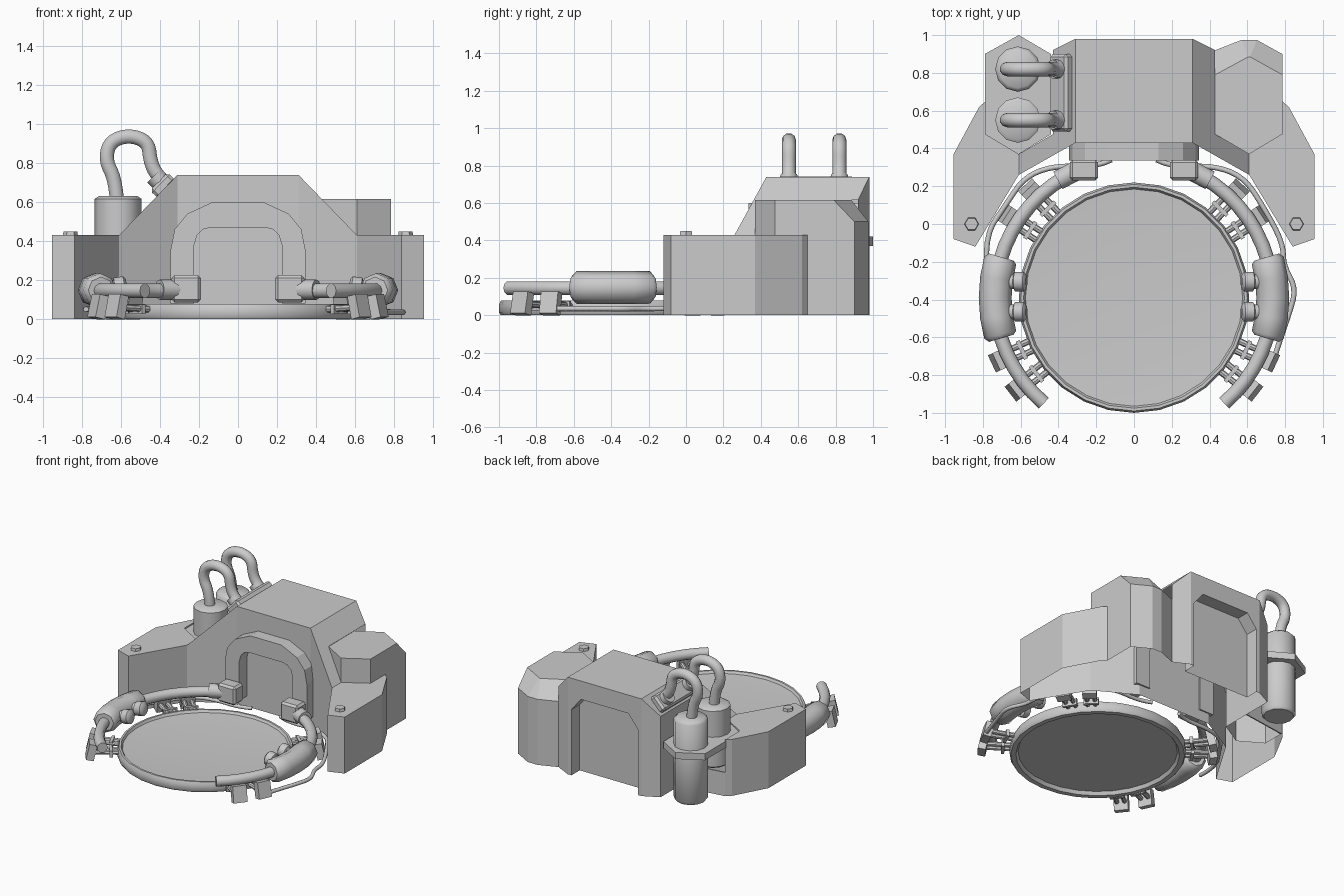
import bpy, bmesh, math
from math import sin, cos, radians, pi
from mathutils import Vector

if "Cube" in bpy.data.objects:
    bpy.data.objects.remove(bpy.data.objects["Cube"])

C = Vector((0, -0.39, 0))  # dish centre


def add(name, bm, loc=(0, 0, 0), rot=(0, 0, 0), smooth=False, drop=None):
    """Make an object; drop(centre, normal) picks faces to leave open."""
    bmesh.ops.recalc_face_normals(bm, faces=bm.faces[:])
    if drop:
        gone = [f for f in bm.faces if drop(f.calc_center_median(), f.normal)]
        bmesh.ops.delete(bm, geom=gone, context='FACES')
    me = bpy.data.meshes.new(name)
    bm.to_mesh(me)
    bm.free()
    ob = bpy.data.objects.new(name, me)
    bpy.context.collection.objects.link(ob)
    ob.location, ob.rotation_euler = loc, rot
    if smooth:
        shade(ob)
    return ob


def shade(ob):
    bpy.ops.object.select_all(action='DESELECT')
    ob.select_set(True)
    bpy.context.view_layer.objects.active = ob
    bpy.ops.object.shade_smooth_by_angle(angle=radians(47))


def loft(rings):
    bm = bmesh.new()
    vs = [[bm.verts.new(p) for p in r] for r in rings]
    n = len(vs[0])
    for a, b in zip(vs, vs[1:]):
        for i in range(n):
            bm.faces.new((a[i], a[(i + 1) % n], b[(i + 1) % n], b[i]))
    bm.faces.new(vs[0][::-1])
    bm.faces.new(vs[-1])
    return bm


def prism(poly, *zs):
    return loft([[(x, y, z) for x, y in poly] for z in zs])


def slab_xz(poly, y0, y1):
    return loft([[(x, y, z) for x, z in poly] for y in (y0, y1)])


def box(name, loc, size, rot=(0, 0, 0), bevel=0):
    bm = bmesh.new()
    bmesh.ops.create_cube(bm, size=1)
    bmesh.ops.scale(bm, vec=size, verts=bm.verts)
    if bevel:
        bmesh.ops.bevel(bm, geom=bm.edges[:], offset=bevel, segments=1, affect='EDGES')
    return add(name, bm, loc, rot)


def rod(name, p0, p1, prof, n=12):
    """Turned rod from p0 to p1; prof is a list of (fraction, radius)."""
    p0, p1 = Vector(p0), Vector(p1)
    d = p1 - p0
    rings = [[(r * cos(2 * pi * i / n), r * sin(2 * pi * i / n), t * d.length)
              for i in range(n)] for t, r in prof]
    ob = add(name, loft(rings), p0, smooth=n > 8)
    ob.rotation_euler = d.to_track_quat('Z', 'Y').to_euler()


def tube(name, pts, r, radii=None, spline='POLY', res=2):
    cu = bpy.data.curves.new(name, 'CURVE')
    cu.dimensions = '3D'
    cu.bevel_depth, cu.bevel_resolution, cu.use_fill_caps = r, res, True
    sp = cu.splines.new(spline)
    sp.points.add(len(pts) - 1)
    for i, p in enumerate(pts):
        sp.points[i].co = (*p, 1)
        sp.points[i].radius = radii[i] if radii else 1
    if spline == 'NURBS':
        sp.order_u, sp.use_endpoint_u, sp.resolution_u = 3, True, 4
    ob = bpy.data.objects.new(name, cu)
    bpy.context.collection.objects.link(ob)
    bpy.ops.object.select_all(action='DESELECT')
    ob.select_set(True)
    bpy.context.view_layer.objects.active = ob
    bpy.ops.object.convert(target='MESH')
    shade(bpy.context.object)


def polar(s, deg, r, z, off=0):
    a = radians(deg)
    return Vector((s * (r * cos(a) - off * sin(a)), C.y + r * sin(a) + off * cos(a), z))


def mirrored(half):
    return half + [(-x, y) for x, y in reversed(half)]


# central housing with back recess: prism trimmed by the two sloping roof planes, open below
side = [(.31, .43), (.61, .26), (.61, .37), (.43, .475), (.43, .92), (.31, .98)]
bm = prism(mirrored(side), 0, .74)
for s in (1, -1):
    bmesh.ops.bisect_plane(bm, geom=bm.verts[:] + bm.edges[:] + bm.faces[:], plane_co=(s * .31, 0, .74),
                           plane_no=(s * .31, 0, .30), clear_outer=True)
    bmesh.ops.holes_fill(bm, edges=[e for e in bm.edges if e.is_boundary])
housing = add("central_housing", bm)
cutter = add("back_recess_cutter", slab_xz(mirrored([(.28, -.1), (.28, .5), (.2, .6)]), .88, 1.1))
cutter.hide_render = True
cutter.hide_set(True)
mod = housing.modifiers.new("recess", 'BOOLEAN')
mod.object, mod.operation, mod.solver = cutter, 'DIFFERENCE', 'EXACT'
bpy.context.view_layer.objects.active = housing
bpy.ops.object.modifier_apply(modifier="recess")
bm = bmesh.new()
bm.from_mesh(housing.data)
bpy.data.objects.remove(housing)
add("central_housing", bm, drop=lambda c, n: n.z < -.9 and c.z < .01 or n.x > .4 and abs(n.z) < .1 and c.x > .42
    and c.y > .3 or abs(n.x) > .9 and abs(c.x) > .6)

# side wings (open below and towards the housing) with hex bolts
wing = [(.61, .26), (.84, -.12), (.955, -.08), (.955, .37), (.82, .62), (.785, .65), (.785, .475), (.61, .37)]
for s in (1, -1):
    add("side_wing", prism([(x * s, y) for x, y in wing], 0, .43),
        drop=lambda c, n: n.z < -.9 or abs(n.z) < .1 and abs(c.x) < .62
        or s > 0 and abs(n.z) < .1 and c.x < .79 and c.y > .3)
    rod("wing_bolt", (s * .86, 0, .42), (s * .86, 0, .45), [(0, .04), (1, .035)], 6)

# right hexagonal block with sloped back edge
hexa = [(.43, .475), (.61, .37), (.785, .475), (.785, .65), (.785, .9), (.65, .975), (.57, .975), (.43, .92)]
top = hexa[:4] + [(.785, .79), (.615, .885), (.605, .885), (.43, .79)]
bm = loft([[(x, y, z) for x, y in hexa] for z in (0, .43, .5)] + [[(x, y, .615) for x, y in top]])
add("hex_block", bm, drop=lambda c, n: n.z < -.9 or c.z < .4 and c.y < .64 or n.x < -.9)

# left hexagonal carrier plate, canisters and hooked pipes
add("canister_plate", prism([(-.44, .475), (-.61, .37), (-.79, .475), (-.79, .9), (-.61, 1), (-.44, .9)], .37, .42))
add("pit_skirt", prism([(-.43, .69), (-.785, .64), (-.785, .65), (-.43, .7)], 0, .18))
box("pipe_manifold", (-.385, .695, .685), (.13, .41, .06), (0, radians(-46), 0), .015)
hook = [(-.62, .6), (-.63, .72), (-.68, .81), (-.66, .91), (-.56, .945), (-.46, .91), (-.45, .81), (-.42, .74), (-.35, .67)]
for y, z in ((.82, 0), (.55, .18)):
    rod("canister", (-.615, y, z), (-.615, y, .63), [(0, .105), (.03, .12), (.97, .12), (1, .1)], 12)
    tube("hooked_pipe", [(x, y, h) for x, h in hook], .038, spline='NURBS', res=3)
    rod("pipe_collar", (-.43, y, .735), (-.36, y, .665), [(0, .05), (1, .05)])

# front arch frame
outer = [(.345, .08), (.345, .36), (.325, .46), (.26, .54), (.13, .6)]
inner = [(.225, .08), (.225, .38), (.21, .43), (.18, .46), (.14, .47)]
add("arch_frame", slab_xz(mirrored(outer) + mirrored(inner)[::-1], .335, .44))

# round dish (lathe)
prof = [(0, .025), (.55, .025), (.565, 0), (.6, 0), (.61, .015), (.61, .055), (.6, .078), (.585, .078),
        (.575, .06), (.41, .05), (0, .047)]
bm = bmesh.new()
vs = [bm.verts.new((r, 0, z)) for r, z in prof]
es = [bm.edges.new(p) for p in zip(vs, vs[1:])]
bmesh.ops.spin(bm, geom=vs + es, cent=(0, 0, 0), axis=(0, 0, 1), angle=2 * pi, steps=28)
bmesh.ops.remove_doubles(bm, verts=bm.verts[:], dist=1e-4)
add("dish", bm, C, smooth=True)

# curved arms around the dish, built for each side
for s in (1, -1):
    box("arm_mount", (s * .265, .285, .155), (.15, .11, .14), (0, 0, 0), .015)
    rod("arm_socket", (s * .3, .285, .15), polar(s, 57, .74, .15), [(0, .052), (1, .052)])
    tube("curved_arm", [polar(s, 61 - k * 6.5, .735, .145) for k in range(18)], .038, res=3)
    tube("arm_sleeve", [polar(s, a, .735, .148) for a in (17, 15.5, 8, 0, -8, -15.5, -17)], .087,
         [.78, 1, 1, 1, 1, 1, .78], res=2)
    for y in (-.305, -.465):
        rod("sleeve_knob", (s * .69, y, .15), (s * .57, y, .17),
            [(0, .04), (.45, .04), (.5, .052), (.9, .052), (1, .035)])
    # clamp feet
    for a in (46, 33, -25, -38):
        ang = radians(a if s > 0 else 180 - a)
        box("clamp_foot", polar(s, a, .79, .063), (.055, .1, .12), (0, -.22, ang))
        box("clamp_jaw", polar(s, a, .655, .05), (.022, .105, .05), (0, 0, ang))
        for off in (-.027, .027):
            rod("clamp_prong", polar(s, a, .59, .05, off), polar(s, a, .79, .06, off), [(0, .017), (1, .017)], 8)

# thin cables
left = [(-.12, .34), (-.2, .3), (-.42, .31), (-.58, .25), (-.68, .1), (-.79, -.06), (-.78, -.22)]
tube("left_cable", [(x, y, .05) for x, y in left], .014, spline='NURBS')
right = [(.12, .34), (.2, .3), (.42, .31), (.58, .25), (.68, .1), (.79, -.1), (.79, -.22), (.86, -.34),
         (.82, -.48), (.77, -.62), (.74, -.72)]
tube("right_cable", [(x, y, .05 if y > 0 else .035) for x, y in right], .014, spline='NURBS')
